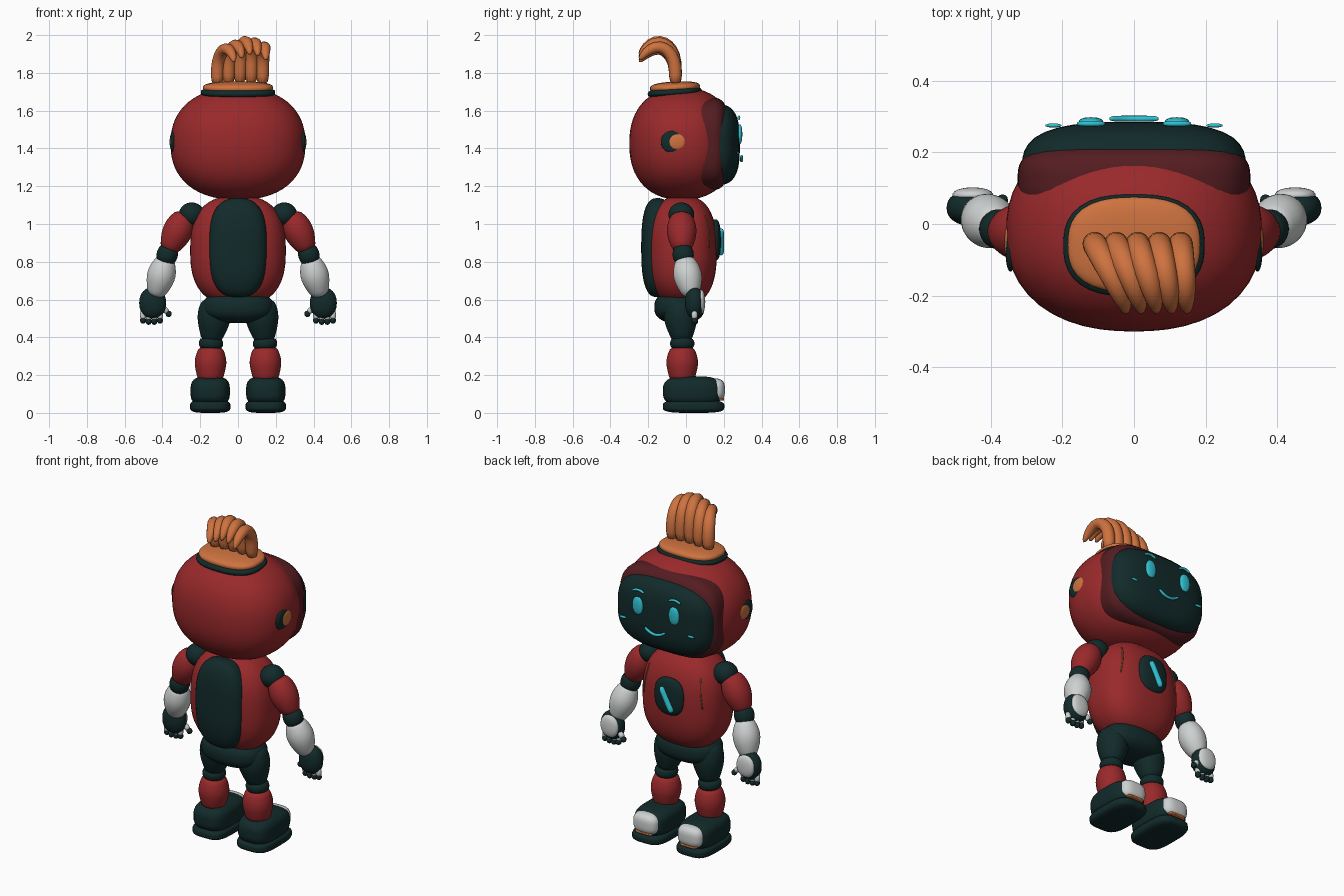
import bpy, bmesh, math
from mathutils import Vector

cube = bpy.data.objects.get("Cube")
if cube:
    bpy.data.objects.remove(cube, do_unlink=True)


def material(name, rgb):
    m = bpy.data.materials.new(name)
    m.use_nodes = True
    m.diffuse_color = (*rgb, 1)
    m.node_tree.nodes["Principled BSDF"].inputs["Base Color"].default_value = (*rgb, 1)
    return m


RED = material("red_shell", (0.32, 0.022, 0.024))
MAROON = material("maroon_rim", (0.09, 0.012, 0.015))
DARK = material("dark_teal", (0.006, 0.023, 0.023))
ORANGE = material("orange", (0.62, 0.17, 0.05))
WHITE = material("light_grey", (0.62, 0.64, 0.64))
CYAN = material("cyan_light", (0.03, 0.55, 0.65))
GOLD = material("gold_trim", (0.25, 0.13, 0.03))


def finish(bm, name, mat):
    bmesh.ops.recalc_face_normals(bm, faces=bm.faces)
    mesh = bpy.data.meshes.new(name)
    bm.to_mesh(mesh)
    bm.free()
    mesh.materials.append(mat)
    mesh.shade_smooth()
    ob = bpy.data.objects.new(name, mesh)
    bpy.context.collection.objects.link(ob)
    return ob


def blob(name, mat, center, radii, n=2.0, seg=32, tilt=0):
    """Rounded body: a sphere pushed towards a box by the exponent n."""
    bm = bmesh.new()
    bmesh.ops.create_uvsphere(bm, u_segments=seg, v_segments=seg * 3 // 4, radius=1)
    for v in bm.verts:
        k = sum(abs(c) ** n for c in v.co) ** (1 / n)
        v.co = Vector(c / k * r for c, r in zip(v.co, radii))
    ob = finish(bm, name, mat)
    ob.location = center
    ob.rotation_euler.x = tilt
    return ob


def tube(name, mat, points, radii, ref=(1, 0, 0), sides=12, smooth=1):
    """Round tube through points, with a radius at each point."""
    bm = bmesh.new()
    pts = [Vector(p) for p in points]
    rings = []
    for i, p in enumerate(pts):
        t = (pts[min(i + 1, len(pts) - 1)] - pts[max(i - 1, 0)]).normalized()
        u = (Vector(ref) - t * t.dot(Vector(ref))).normalized()
        w = t.cross(u)
        ring = []
        for j in range(sides):
            a = math.tau * j / sides
            ring.append(bm.verts.new(p + (u * math.cos(a) + w * math.sin(a)) * radii[i]))
        rings.append(ring)
    for a, b in zip(rings, rings[1:]):
        for j in range(sides):
            k = (j + 1) % sides
            bm.faces.new((a[j], a[k], b[k], b[j]))
    bm.faces.new(rings[0])
    bm.faces.new(rings[-1])
    ob = finish(bm, name, mat)
    mod = ob.modifiers.new("smooth", "SUBSURF")
    mod.levels = mod.render_levels = smooth
    return ob


def limb(name, mat, a, b, radii):
    """Straight tube from a to b with evenly spaced radii."""
    a, b = Vector(a), Vector(b)
    last = len(radii) - 1
    return tube(name, mat, [a.lerp(b, i / last) for i in range(last + 1)], radii, sides=20)


# Head with recessed rim and visor
blob("head", RED, (0, -0.02, 1.425), (0.357, 0.28, 0.297), 2.3, 48)
blob("visor_rim", MAROON, (0, 0.12, 1.425), (0.325, 0.11, 0.245), 3.4, 48)
blob("visor", DARK, (0, 0.15, 1.42), (0.313, 0.135, 0.215), 3, 48)

# Face lights
arc = [i / 4 - 1 for i in range(9)]
tube("smile", CYAN, [(0.07 * t, 0.294, 1.335 + 0.03 * t * t) for t in arc],
     [0.006] + [0.009] * 7 + [0.006], ref=(0, 1, 0), sides=8)
for side, s in (("left", 1), ("right", -1)):
    blob(side + "_eye", CYAN, (s * 0.12, 0.285, 1.475), (0.034, 0.013, 0.053), 2.2, 24)
    tube(side + "_brow", CYAN, [(s * 0.12 + 0.04 * t, 0.28, 1.567 - 0.014 * t * t) for t in arc],
         [0.004] + [0.008] * 7 + [0.004], ref=(0, 1, 0), sides=8)
    blob(side + "_cheek_light", CYAN, (s * 0.225, 0.275, 1.375), (0.023, 0.006, 0.008), 2, 16)
    # Ear discs
    blob(side + "_ear_ring", DARK, (s * 0.345, -0.065, 1.435), (0.014, 0.068, 0.058), 2.2, 24)
    blob(side + "_ear_cap", ORANGE, (s * 0.348, -0.05, 1.435), (0.014, 0.052, 0.045), 2.2, 24)

# Hair base and swept strands
blob("hair_base_ring", DARK, (0, -0.06, 1.697), (0.197, 0.143, 0.03), 2.6, 40, 0.07)
blob("hair_base", ORANGE, (0, -0.058, 1.722), (0.185, 0.133, 0.032), 2.6, 40, 0.05)
for i, top in enumerate((1.93, 1.95, 1.969, 1.962, 1.94)):
    root = -0.11 + 0.06 * i
    tip = -0.02 + 0.042 * i
    path = []
    for lean, y, z in ((0, -0.055, 1.73), (0, -0.055, top - 0.1), (0.12, -0.075, top - 0.045),
                       (0.35, -0.115, top - 0.005), (0.65, -0.165, top),
                       (0.9, -0.215, top - 0.03), (1, -0.25, top - 0.075)):
        path.append((root + (tip - root) * lean, y, z))
    tube("hair_strand_%d" % (i + 1), ORANGE, path,
         [0.037, 0.036, 0.036, 0.035, 0.033, 0.026, 0.01])

# Torso, back panel and pelvis
TORSO_C, TORSO_R, TORSO_N = Vector((0, -0.02, 0.86)), (0.253, 0.183, 0.29), 2.6
blob("torso", RED, TORSO_C, TORSO_R, TORSO_N, 48)
blob("back_panel", DARK, (0, -0.15, 0.875), (0.155, 0.087, 0.262), 2.7, 40)
blob("pelvis", DARK, (0, -0.035, 0.56), (0.188, 0.133, 0.085), 2.5, 40)


def torso_front(x, z):
    k = 1 - abs(x / TORSO_R[0]) ** TORSO_N - abs((z - TORSO_C.z) / TORSO_R[2]) ** TORSO_N
    return TORSO_C.y + TORSO_R[1] * k ** (1 / TORSO_N)


# Chest disc with a plain slanted light bar
blob("chest_disc", DARK, (0, 0.155, 0.915), (0.095, 0.03, 0.11), 2.5, 32)
tube("chest_light", CYAN, [(0.037 * t, 0.185, 0.905 + 0.07 * t) for t in arc],
     [0.012] + [0.018] * 7 + [0.012], ref=(0, 1, 0), sides=10)

for side, s in (("left", 1), ("right", -1)):
    # Chest seam
    seam = [(s * (0.182 - 0.012 * t), 0.96 + 0.085 * t) for t in arc]
    tube(side + "_chest_seam", GOLD, [(x, torso_front(x, z), z) for x, z in seam],
         [0.004] * 9, sides=6, smooth=0)

    # Arm
    blob(side + "_shoulder", DARK, (s * 0.245, -0.025, 1.05), (0.068, 0.068, 0.064))
    limb(side + "_upper_arm", RED, (s * 0.275, -0.025, 1.055), (s * 0.372, -0.02, 0.855),
         [0.05, 0.068, 0.079, 0.08, 0.074, 0.06, 0.045])
    limb(side + "_elbow", DARK, (s * 0.36, -0.02, 0.885), (s * 0.39, -0.01, 0.79),
         [0.04, 0.055, 0.058, 0.055, 0.04])
    limb(side + "_forearm", WHITE, (s * 0.38, -0.01, 0.825), (s * 0.437, 0.03, 0.615),
         [0.045, 0.062, 0.075, 0.077, 0.07, 0.056, 0.04])

    # Hand with back plate, fingers and thumb
    blob(side + "_hand", DARK, (s * 0.452, 0.045, 0.582), (0.071, 0.05, 0.082), 2.2)
    blob(side + "_hand_plate", WHITE, (s * 0.45, 0.08, 0.588), (0.057, 0.022, 0.064), 2.2, 24)
    for f in range(4):
        x = s * (0.413 + 0.03 * f)
        z = 0.488 + 0.006 * (f in (0, 3))
        limb("%s_finger_%d" % (side, f + 1), WHITE, (x, 0.045, 0.545), (x, 0.045, z),
             [0.014, 0.017, 0.016])
        blob("%s_fingertip_%d" % (side, f + 1), DARK, (x, 0.047, z - 0.004),
             (0.016, 0.017, 0.018), 2, 12)
    limb(side + "_thumb", WHITE, (s * 0.40, 0.06, 0.56), (s * 0.372, 0.065, 0.53),
         [0.014, 0.017, 0.015])
    blob(side + "_thumb_tip", DARK, (s * 0.367, 0.066, 0.524), (0.016, 0.017, 0.017), 2, 12)

    # Leg
    limb(side + "_thigh", DARK, (s * 0.115, -0.035, 0.6), (s * 0.142, -0.02, 0.375),
         [0.07, 0.085, 0.091, 0.088, 0.078, 0.064, 0.05])
    limb(side + "_knee", DARK, (s * 0.142, -0.02, 0.4), (s * 0.144, -0.02, 0.335),
         [0.05, 0.064, 0.066, 0.064, 0.05])
    limb(side + "_shin", RED, (s * 0.144, -0.02, 0.352), (s * 0.147, -0.02, 0.165),
         [0.062, 0.074, 0.084, 0.086, 0.08, 0.072, 0.064])

    # Boot
    blob(side + "_boot", DARK, (s * 0.147, 0.035, 0.115), (0.104, 0.157, 0.079), 3.2, 40)
    blob(side + "_sole", DARK, (s * 0.147, 0.04, 0.034), (0.107, 0.163, 0.034), 3.6, 40)
    blob(side + "_toe_cap", WHITE, (s * 0.147, 0.148, 0.122), (0.08, 0.058, 0.06), 3, 32)
    blob(side + "_toe_stripe", ORANGE, (s * 0.147, 0.18, 0.072), (0.055, 0.022, 0.007), 4, 24)
